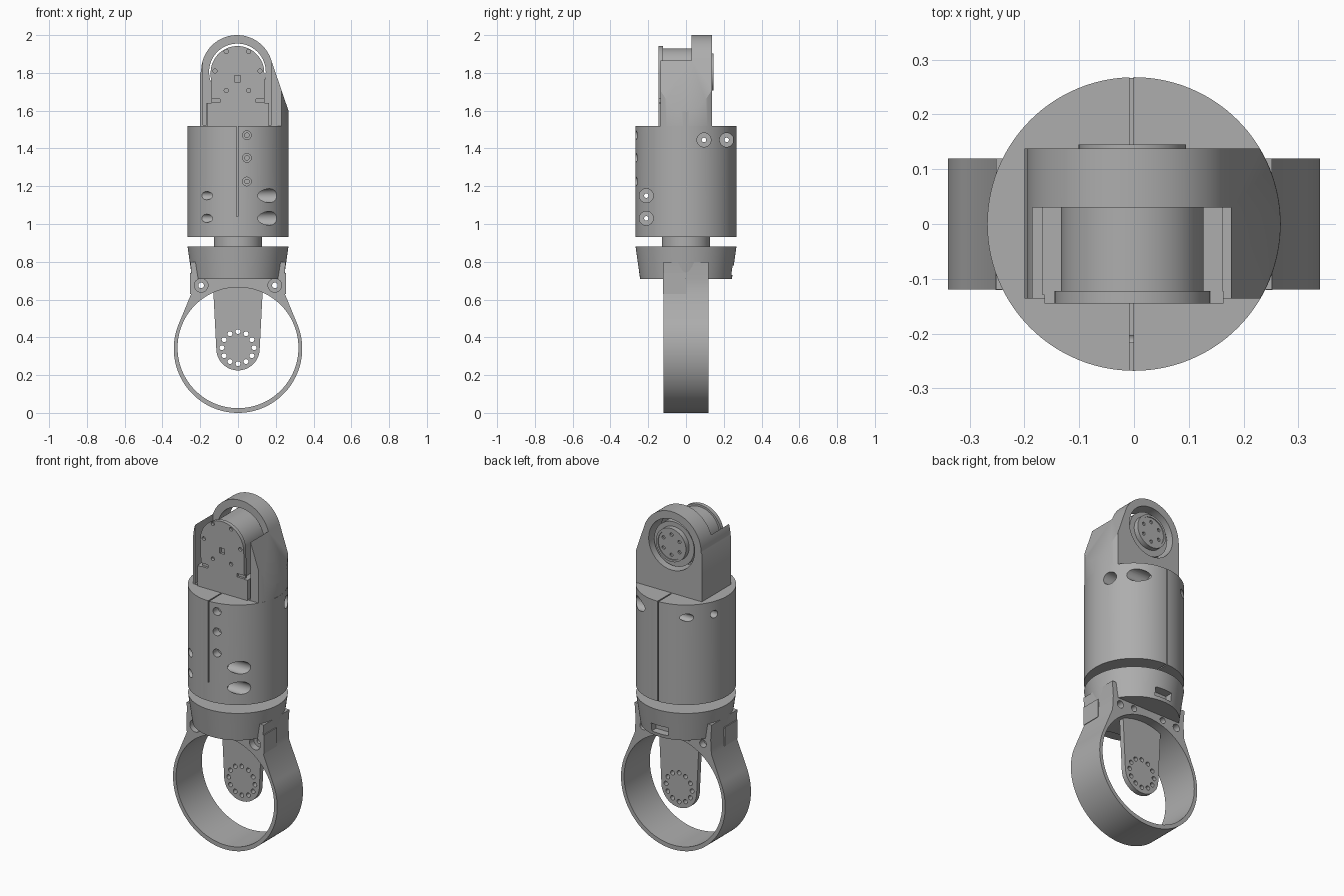
import bpy, bmesh, math
from mathutils import Matrix, Vector

if "Cube" in bpy.data.objects:
    bpy.data.objects.remove(bpy.data.objects["Cube"])

grey = bpy.data.materials.new("plain grey")
grey.use_nodes = True
colour = (0.42, 0.42, 0.42, 1)
grey.diffuse_color = colour
grey.node_tree.nodes["Principled BSDF"].inputs["Base Color"].default_value = colour


def finish(name, bm):
    bmesh.ops.recalc_face_normals(bm, faces=bm.faces)
    mesh = bpy.data.meshes.new(name)
    bm.to_mesh(mesh)
    bm.free()
    mesh.materials.append(grey)
    ob = bpy.data.objects.new(name, mesh)
    bpy.context.collection.objects.link(ob)
    return ob


def cyl(name, axis, a, b, centre, r, r2=None, seg=96):
    """Cylinder or cone along an axis from a to b; centre holds the other two coordinates."""
    c = list(centre)
    c.insert("XYZ".index(axis), (a + b) / 2)
    turn = {"X": Matrix.Rotation(math.pi / 2, 4, "Y"),
            "Y": Matrix.Rotation(-math.pi / 2, 4, "X"), "Z": Matrix()}[axis]
    bm = bmesh.new()
    bmesh.ops.create_cone(bm, cap_ends=True, segments=seg, radius1=r,
                          radius2=r if r2 is None else r2, depth=abs(b - a),
                          matrix=Matrix.Translation(c) @ turn)
    return finish(name, bm)


def box(name, x, y, z):
    bm = bmesh.new()
    bmesh.ops.create_cube(bm, size=1)
    for v in bm.verts:
        v.co = Vector([(s[0] + s[1]) / 2 + k * (s[1] - s[0]) for s, k in zip((x, y, z), v.co)])
    return finish(name, bm)


def prism(name, outline, y0, y1):
    """Front outline of (x, z) points pushed from y0 to y1."""
    bm = bmesh.new()
    face = bm.faces.new([bm.verts.new((x, y0, z)) for x, z in outline])
    new = bmesh.ops.extrude_face_region(bm, geom=[face])["geom"]
    bmesh.ops.translate(bm, vec=(0, y1 - y0, 0),
                        verts=[v for v in new if isinstance(v, bmesh.types.BMVert)])
    return finish(name, bm)


def arc(x, z, r, start, end, n=48):
    angles = [math.radians(start + (end - start) * i / n) for i in range(n + 1)]
    return [(x + r * math.cos(t), z + r * math.sin(t)) for t in angles]


def boolean(ob, cutters, operation="DIFFERENCE"):
    bpy.context.view_layer.objects.active = ob
    for cutter in cutters:
        mod = ob.modifiers.new("cut", "BOOLEAN")
        mod.operation, mod.solver, mod.object = operation, "EXACT", cutter
        bpy.ops.object.modifier_apply(modifier=mod.name)
        bpy.data.objects.remove(cutter)


def hole(axis, a, b, centre, r, seg=24):
    return cyl("cutter", axis, a, b, centre, r, seg=seg)


def hole_circle(x, z, r, count, size, y0, y1, turn=0):
    return [hole("Y", y0, y1, (px, pz), size, 16)
            for px, pz in arc(x, z, r, turn, 360 + turn, count)[:-1]]


# Ring bracket with shoulders rising into the collar
side = [(0.252, 0.8), (0.245, 0.71), (0.25, 0.625)]
outline = side + arc(0, 0.34, 0.34, 24, -204, 110) + [(-x, z) for x, z in reversed(side)]
bracket = prism("ring_bracket", outline, -0.12, 0.12)
cuts = [hole("Y", -0.3, 0.3, (0, 0.345), 0.32, 128)]
for s in (-1, 1):
    cuts += [hole("Y", -0.2, -0.08, (s * 0.195, 0.675), 0.036),
             hole("Y", -0.2, 0.2, (s * 0.195, 0.675), 0.015),
             hole("Y", 0.08, 0.2, (s * 0.195, 0.675), 0.022),
             hole("Y", 0.08, 0.2, (s * 0.1, 0.685), 0.018)]
boolean(bracket, cuts)

# Front clamp tabs standing a hair proud of the shoulders
for s, label in ((1, "left"), (-1, "right")):
    box(label + "_clamp_tab", sorted((s * 0.24, s * 0.253)), (-0.1205, 0), (0.63, 0.74))

# Tapered collar with a rear slot
collar = cyl("collar", "Z", 0.71, 0.88, (0, 0), 0.243, 0.267)
boolean(collar, [box("cutter", (-0.055, 0.055), (0.2, 0.3), (0.73, 0.78))])

# Arm hanging inside the ring, with a circle of bolt holes
arm = prism("hanging_arm", [(0.135, 0.73)] + arc(0, 0.34, 0.115, 0, -180, 32) + [(-0.135, 0.73)],
            0.035, 0.065)
boolean(arm, hole_circle(0, 0.345, 0.085, 12, 0.013, -0.1, 0.2))

# Neck between collar and housing
cyl("neck", "Z", 0.86, 0.95, (0, 0), 0.128)

# Round housing with split lines and clamp screw holes
housing = cyl("housing", "Z", 0.93, 1.52, (0, 0), 0.268, seg=128)
cuts = [box("cutter", (-0.008, -0.001), (-0.3, -0.145), (1.04, 1.6)),
        box("cutter", (-0.008, -0.001), (0.145, 0.3), (0.9, 1.6))]
for y, z in ((-0.21, 1.15), (-0.21, 1.03), (0.215, 1.445), (0.095, 1.445)):
    edge = math.sqrt(0.268 ** 2 - y * y)
    cuts += [hole("X", edge - 0.1, 0.4, (y, z), 0.037),
             hole("X", -0.4, 0.1 - edge, (y, z), 0.022),
             hole("X", -0.4, 0.4, (y, z), 0.012)]
for z in (1.47, 1.35, 1.225):
    cuts += [hole("Y", -0.3, -0.22, (0.047, z), 0.023),
             hole("Y", -0.3, -0.15, (0.047, z), 0.012)]
boolean(housing, cuts)

# Upper frame: round-topped back plate with side walls around a pocket
outline = [(-0.2, 1.5), (0.27, 1.5), (0.267, 1.6)] + arc(-0.005, 1.81, 0.19, 18, 180) + [(-0.2, 1.8)]
frame = prism("upper_frame", outline, -0.136, 0.138)
boolean(frame, [cyl("cutter", "Z", 1.4, 2.1, (0, 0), 0.2675, seg=128)], "INTERSECT")
boolean(frame, [box("cutter", (-0.185, 0.177), (-0.3, 0.03), (1.525, 2.1)),
                box("cutter", (-0.4, 0.4), (-0.3, 0.03), (1.88, 2.1)),
                hole("Y", -0.3, 0.3, (-0.003, 1.805), 0.15, 96)])

# Motor body inside the frame
cyl("motor_drum", "Y", -0.13, 0.115, (-0.003, 1.8), 0.13)
box("motor_body", (-0.133, 0.127), (-0.126, 0.035), (1.51, 1.8))
box("motor_base", (-0.167, 0.162), (-0.13, 0.035), (1.51, 1.64))

# Front motor plate with wide foot, notches and bolt holes
foot = [(0.14, 1.64), (0.163, 1.64), (0.163, 1.51)]
outline = arc(-0.003, 1.8, 0.142, 180, 0) + foot + [(-x, z) for x, z in reversed(foot)]
plate = prism("motor_plate", outline, -0.145, -0.122)
cuts = hole_circle(-0.003, 1.81, 0.119, 6, 0.011, -0.2, -0.13)
cuts.append(box("cutter", (-0.018, 0.013), (-0.2, -0.13), (1.752, 1.785)))
for s in (-1, 1):
    cuts.append(box("cutter", sorted((s * 0.095, s * 0.17)), (-0.2, -0.132), (1.642, 1.662)))
boolean(plate, cuts)

# Rear output disc with bolt holes
disc = cyl("output_disc", "Y", 0.1, 0.145, (-0.003, 1.805), 0.098)
boolean(disc, hole_circle(-0.003, 1.805, 0.06, 6, 0.01, 0.13, 0.2, 30)
        + [hole("Y", 0.14, 0.2, (-0.003, 1.805), 0.085, 64)])

# Smooth round surfaces, keep edges sharp
bpy.ops.object.select_all(action="DESELECT")
for ob in bpy.context.scene.objects:
    if ob.type == "MESH" and grey.name in ob.data.materials:
        ob.select_set(True)
        bpy.context.view_layer.objects.active = ob
bpy.ops.object.shade_smooth_by_angle(angle=math.radians(30))
